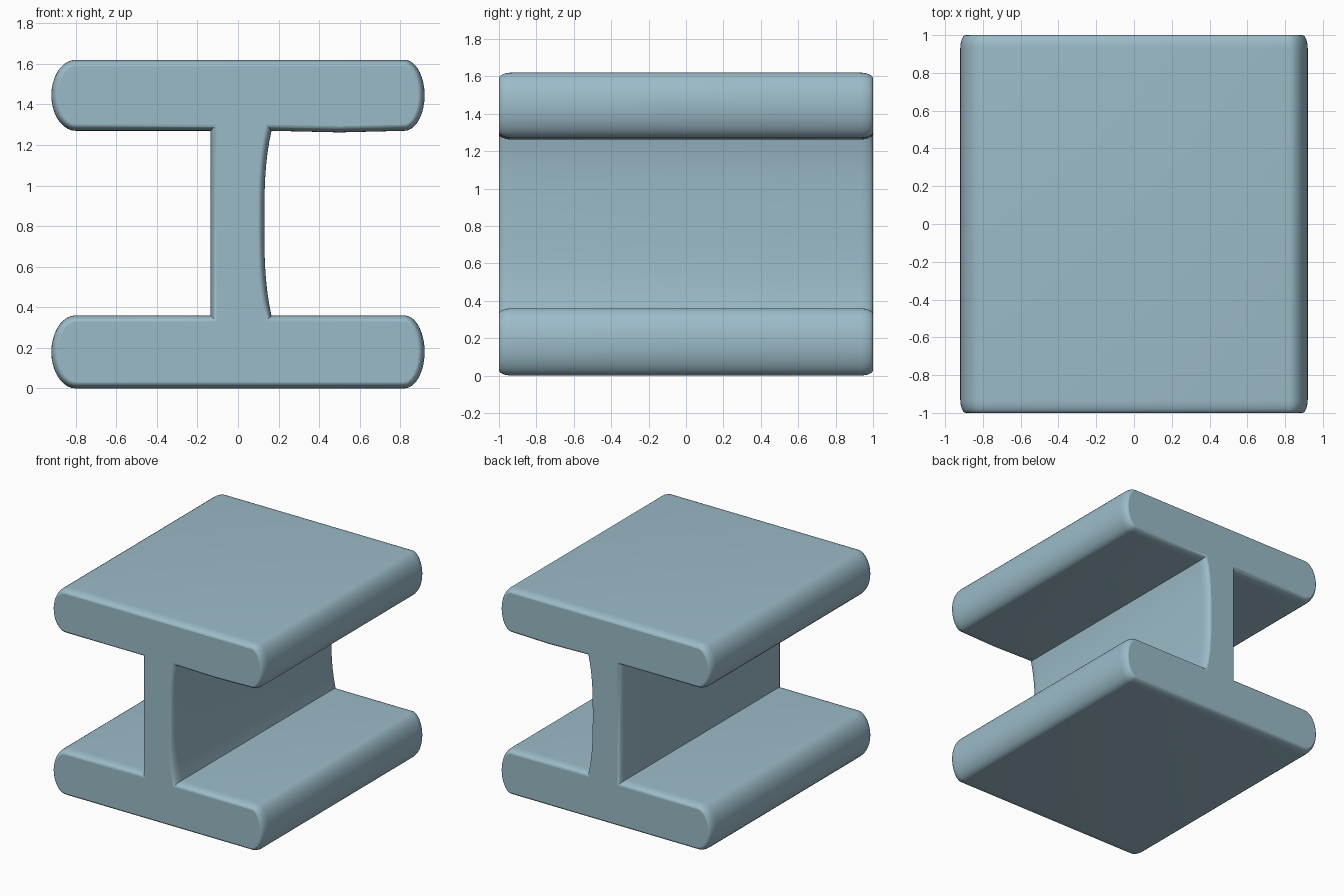
import bpy, bmesh, math
from mathutils import Vector

if "Cube" in bpy.data.objects:
    bpy.data.objects.remove(bpy.data.objects["Cube"])


def end_arc(cx, cz, rx, rz, a0, a1, n=18):
    """Rounded flange end, counter-clockwise in the xz plane."""
    return [Vector((cx + rx * math.cos(math.radians(a0 + (a1 - a0) * i / n)),
                    cz + rz * math.sin(math.radians(a0 + (a1 - a0) * i / n))))
            for i in range(n + 1)]


def inset(points, d):
    """Move every outline point inward by d with mitred corners."""
    result = []
    for i, p in enumerate(points):
        e1 = (p - points[i - 1]).normalized()
        e2 = (points[(i + 1) % len(points)] - p).normalized()
        n1, n2 = Vector((-e1.y, e1.x)), Vector((-e2.y, e2.x))
        result.append(p + (n1 + n2) / (1 + n1.dot(n2)) * d)
    return result


# I-shaped outline: right web face is slightly hollow, left one straight
profile = end_arc(0.82, 0.18, 0.10, 0.18, -90, 90)
for i in range(17):
    t = -1 + i / 8
    profile.append(Vector((0.13 + 0.035 * abs(t) ** 3, 0.815 + 0.455 * t)))
profile.append(Vector((0.5, 1.262)))
profile += end_arc(0.82, 1.445, 0.10, 0.175, -90, 90)
profile += end_arc(-0.80, 1.445, 0.12, 0.175, 90, 270)
profile += [Vector((-0.135, 1.27)), Vector((-0.135, 0.36))]
profile += end_arc(-0.80, 0.18, 0.12, 0.18, 90, 270)

# Stations along the length, with softened front and back edges
steps = 6
front = []
for i in range(steps + 1):
    a = math.pi / 2 * i / steps
    front.append((-1 + 0.07 * (1 - math.cos(a)), 0.03 * (1 - math.sin(a))))
stations = front + [(-y, d) for y, d in reversed(front)]

# Loft the beam
bm = bmesh.new()
rings = [[bm.verts.new((p.x, y, p.y)) for p in inset(profile, d)]
         for y, d in stations]
count = len(profile)
for r0, r1 in zip(rings, rings[1:]):
    for i in range(count):
        j = (i + 1) % count
        bm.faces.new((r0[i], r0[j], r1[j], r1[i]))
bm.faces.new(rings[0])
bm.faces.new(rings[-1][::-1])
bmesh.ops.recalc_face_normals(bm, faces=bm.faces[:])
mesh = bpy.data.meshes.new("i_beam")
bm.to_mesh(mesh)
bm.free()

beam = bpy.data.objects.new("i_beam", mesh)
bpy.context.collection.objects.link(beam)

# Colour
paint = bpy.data.materials.new("blue grey")
paint.diffuse_color = (0.33, 0.50, 0.58, 1)
paint.use_nodes = True
paint.node_tree.nodes["Principled BSDF"].inputs["Base Color"].default_value = paint.diffuse_color
mesh.materials.append(paint)

# Smooth sides, flat end caps
bpy.context.view_layer.objects.active = beam
beam.select_set(True)
bpy.ops.object.shade_smooth_by_angle(angle=math.radians(35))
for face in mesh.polygons:
    if len(face.vertices) > 4:
        face.use_smooth = False
